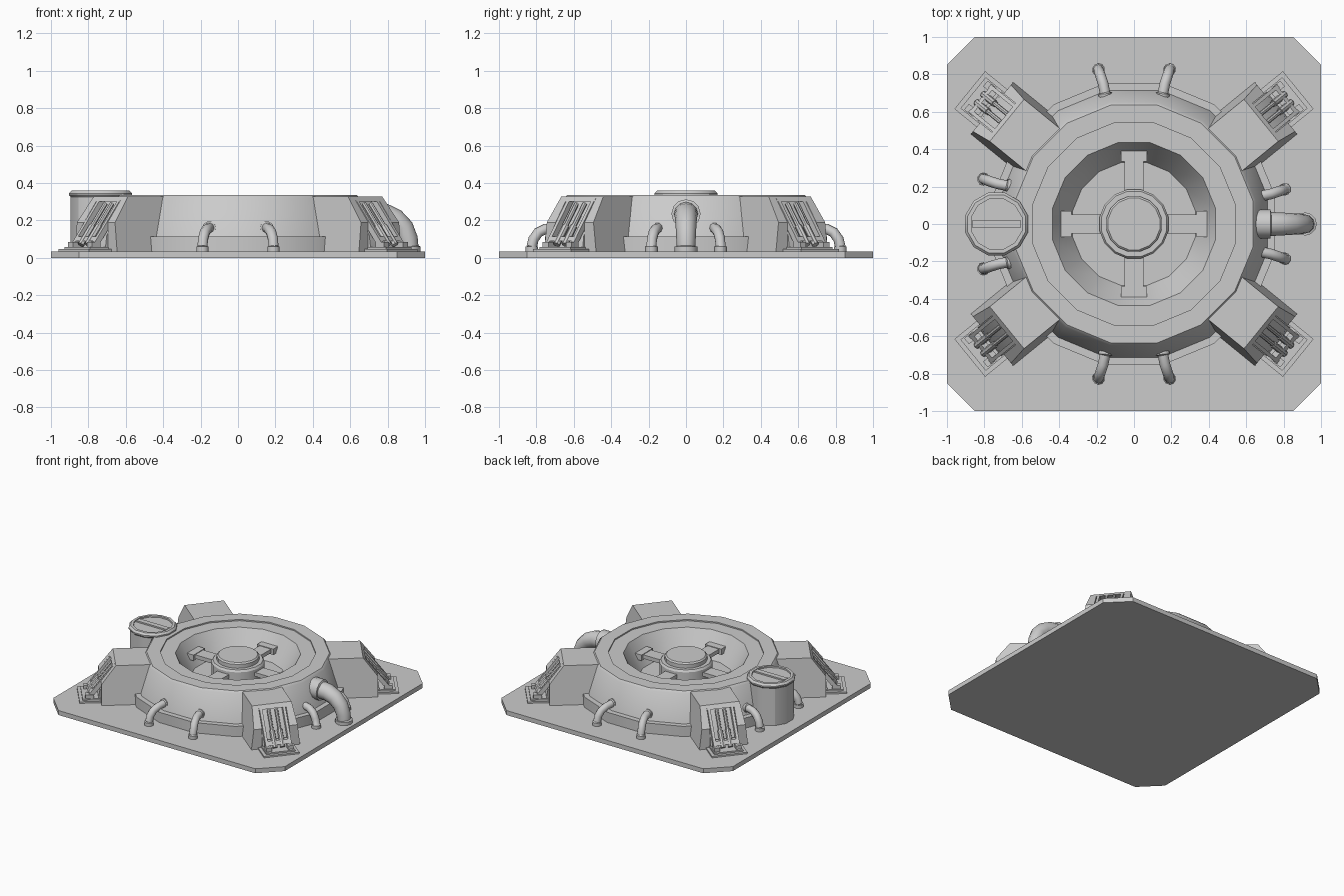
import bpy, bmesh, math
from mathutils import Vector, Matrix

if "Cube" in bpy.data.objects:
    bpy.data.objects.remove(bpy.data.objects["Cube"])

GREY = (0.6, 0.6, 0.6, 1)
mat = bpy.data.materials.new("plain grey")
mat.use_nodes = True
mat.diffuse_color = GREY
mat.node_tree.nodes["Principled BSDF"].inputs["Base Color"].default_value = GREY


def finish(bm, name, matrix=Matrix(), angle=30):
    bmesh.ops.recalc_face_normals(bm, faces=bm.faces)
    mesh = bpy.data.meshes.new(name)
    bm.transform(matrix)
    bm.to_mesh(mesh)
    bm.free()
    mesh.materials.append(mat)
    ob = bpy.data.objects.new(name, mesh)
    bpy.context.collection.objects.link(ob)
    bpy.ops.object.select_all(action='DESELECT')
    ob.select_set(True)
    bpy.context.view_layer.objects.active = ob
    bpy.ops.object.shade_smooth_by_angle(angle=math.radians(angle))
    return ob


def lathe(name, profile, sides, centre=(0, 0, 0)):
    """Turn (apothem, z) points around z with flat sides facing the axes."""
    bm = bmesh.new()
    grow = 1 / math.cos(math.pi / sides)
    rings = []
    for r, z in profile:
        rings.append([bm.verts.new((r * grow * math.cos(a), r * grow * math.sin(a), z))
                      for a in [(i + .5) * math.tau / sides for i in range(sides)]])
    for low, high in zip(rings, rings[1:]):
        for i in range(sides):
            j = (i + 1) % sides
            bm.faces.new((low[i], low[j], high[j], high[i]))
    bm.faces.new(rings[0])
    bm.faces.new(rings[-1])
    return finish(bm, name, Matrix.Translation(centre))


def prism(name, profile, left, right, matrix=Matrix()):
    """Extrude a (u, z) profile sideways; left and right give v for each height."""
    bm = bmesh.new()
    a = [bm.verts.new((u, left(z), z)) for u, z in profile]
    b = [bm.verts.new((u, right(z), z)) for u, z in profile]
    bm.faces.new(a)
    bm.faces.new(b)
    for i in range(len(a)):
        j = (i + 1) % len(a)
        bm.faces.new((a[i], a[j], b[j], b[i]))
    return finish(bm, name, matrix)


def box(name, u0, u1, v0, v1, z0, z1, matrix=Matrix()):
    return prism(name, [(u0, z0), (u1, z0), (u1, z1), (u0, z1)],
                 lambda z: v0, lambda z: v1, matrix)


def tube(name, points, radii, sides=10, matrix=Matrix()):
    """Sweep a round section along points, one radius per point."""
    bm = bmesh.new()
    pts = [Vector(p) for p in points]
    rings = []
    for i, p in enumerate(pts):
        t = (pts[min(i + 1, len(pts) - 1)] - pts[max(i - 1, 0)]).normalized()
        side = Vector((-t.y, t.x, 0))
        side = side.normalized() if side.length > .01 else Vector((0, 1, 0))
        up = t.cross(side)
        rings.append([bm.verts.new(p + radii[i] * (math.cos(a) * side + math.sin(a) * up))
                      for a in [k * math.tau / sides for k in range(sides)]])
    for low, high in zip(rings, rings[1:]):
        for i in range(sides):
            j = (i + 1) % sides
            bm.faces.new((low[i], low[j], high[j], high[i]))
    bm.faces.new(rings[0])
    bm.faces.new(rings[-1])
    return finish(bm, name, matrix, 40)


# Base plate with clipped corners
bm = bmesh.new()
corners = [(1, -.85), (1, .85), (.85, 1), (-.85, 1), (-1, .85), (-1, -.85), (-.85, -1), (.85, -1)]
bottom = bm.faces.new([bm.verts.new((x, y, 0)) for x, y in corners])
top = bmesh.ops.extrude_face_region(bm, geom=[bottom])
bmesh.ops.translate(bm, vec=(0, 0, .035),
                    verts=[v for v in top["geom"] if isinstance(v, bmesh.types.BMVert)])
finish(bm, "base_plate")

# Round body: skirt, sloping wall, stepped rim and bowl
lathe("body", [(.755, .02), (.755, .115), (.715, .115), (.65, .32), (.635, .335), (.54, .335),
               (.54, .325), (.435, .325), (.33, .145)], 16)

# Hub and four spokes in the bowl
lathe("hub", [(.185, .13), (.185, .265), (.175, .28), (.148, .28), (.148, .31), (.138, .32)], 16)
for i in range(4):
    turn = Matrix.Rotation(i * math.pi / 2, 4, 'Z')
    box("spoke", .15, .38, -.05, .05, .215, .245, turn)
    box("spoke_end", .335, .395, -.07, .07, .205, .25, turn)

# Four buttresses with strut frames
SLOPE = .77
TOP = .328


def face_u(z):
    return .877 + (TOP - z) * SLOPE


def flare(z):
    return .145 + (TOP - z) * .115


def slanted(name, z0, z1, out, depth, v0, v1, matrix):
    prism(name, [(face_u(z0) + out, z0), (face_u(z1) + out, z1),
                 (face_u(z1) + out - depth, z1), (face_u(z0) + out - depth, z0)],
          lambda z: v0, lambda z: v1, matrix)


ANGLE = math.radians(39.2)
for a in (ANGLE, math.pi - ANGLE, math.pi + ANGLE, -ANGLE):
    turn = Matrix.Rotation(a, 4, 'Z')
    cheek = [(.6, .03), (.98, .03), (.98, .19), (face_u(TOP), TOP), (.6, TOP)]
    core = [(.6, .03), (1.0, .03), (face_u(.12) - .05, .12), (face_u(.3) - .05, .3),
            (face_u(.3), .3), (face_u(TOP), TOP), (.6, TOP)]
    prism("buttress_core", core, lambda z: -.1, lambda z: .1, turn)
    for s in (-1, 1):
        prism("buttress_cheek", cheek, lambda z: s * .1, lambda z: s * flare(z), turn)
        slanted("strut_rail", .06, .3, 0, .04, s * .075, s * .095, turn)
        tube("strut_rod", [(face_u(z) - .015, s * .028, z) for z in (.29, .17, .17, .07)],
             [.013, .013, .019, .019], 8, turn)
        box("foot_lug", 1.03, 1.09, s * .06, s * .1, .04, .085, turn)
    slanted("strut_crossbar", .09, .115, 0, .03, -.08, .08, turn)
    box("foot_pad", .95, 1.133, -.13, .13, .03, .047, turn)
    box("foot_plate", .95, 1.11, -.107, .107, .04, .058, turn)

# Eight small pipes from the wall down to the plate
PATH = [(.66, .15, .155), (.70, .155, .16), (.70, .155, .16), (.75, .165, .155), (.79, .178, .135),
        (.815, .187, .1), (.825, .19, .06), (.825, .19, .06), (.825, .19, .03)]
SIZES = [.036, .036, .028, .028, .028, .028, .028, .034, .034]
for name, swap, sign, shift in (("front_pipe", True, -1, 0), ("back_pipe", True, 1, 0),
                                ("left_pipe", False, 1, -.005), ("right_pipe", False, -1, .05)):
    for s in (-1, 1):
        pts = []
        for out, side, z in PATH:
            if not swap:
                out -= .02
            p = (sign * out, s * (side + shift), z)
            pts.append((p[1], p[0], z) if swap else p)
        tube(name, pts, SIZES)

# Large bent pipe on the left side
tube("large_pipe", [(.6, 0, .235), (.73, 0, .235), (.73, 0, .235), (.78, 0, .23), (.84, 0, .205),
                    (.885, 0, .16), (.91, 0, .1), (.915, 0, .06), (.915, 0, .06), (.915, 0, .03)],
     [.078, .078, .064, .062, .058, .055, .052, .05, .062, .062], 12)

# Drum on the right side with a recessed lid and crossbar
DRUM = (-.735, 0, 0)
lathe("drum", [(.16, .02), (.16, .325), (.168, .335), (.168, .345), (.155, .36), (.135, .36),
               (.135, .348)], 12, DRUM)
box("drum_crossbar", -.13, .13, -.02, .02, .34, .359, Matrix.Translation(DRUM))
